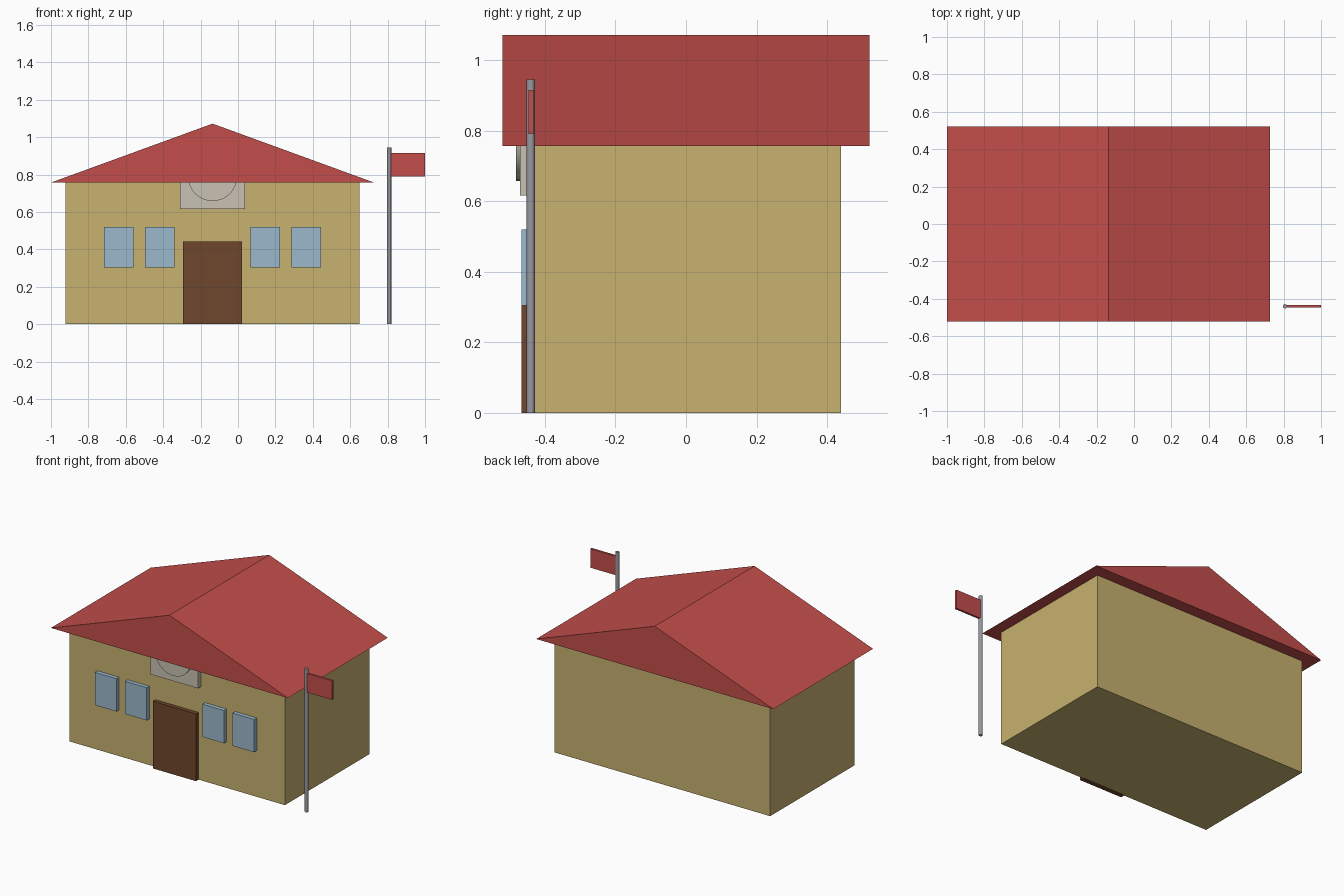
import bpy, bmesh, math

cube = bpy.data.objects.get("Cube")
if cube:
    bpy.data.objects.remove(cube, do_unlink=True)

MID = -0.136      # x of the building's centre line
FRONT = -0.44     # y of the front wall
EAVES = 0.757


def material(name, r, g, b):
    mat = bpy.data.materials.new(name)
    mat.use_nodes = True
    mat.diffuse_color = (r, g, b, 1)
    mat.node_tree.nodes["Principled BSDF"].inputs["Base Color"].default_value = (r, g, b, 1)
    return mat


tan = material("tan wall", 0.578, 0.445, 0.162)
red = material("red", 0.552, 0.076, 0.069)
blue = material("window blue", 0.328, 0.479, 0.604)
brown = material("door brown", 0.156, 0.063, 0.025)
cream = material("pale stone", 0.578, 0.539, 0.445)
grey = material("pole grey", 0.32, 0.32, 0.36)


def box(name, x, y, z, mat):
    """Box from (min, max) ranges on each axis."""
    bm = bmesh.new()
    bmesh.ops.create_cube(bm, size=1)
    for v in bm.verts:
        v.co = [r[0] if c < 0 else r[1] for c, r in zip(v.co, (x, y, z))]
    return finish(name, bm, mat)


def finish(name, bm, mat):
    mesh = bpy.data.meshes.new(name)
    bmesh.ops.recalc_face_normals(bm, faces=bm.faces)
    bm.to_mesh(mesh)
    bm.free()
    mesh.materials.append(mat)
    obj = bpy.data.objects.new(name, mesh)
    bpy.context.collection.objects.link(obj)
    return obj


def cylinder(name, radius, depth, sides, location, mat, tilt=0):
    bpy.ops.mesh.primitive_cylinder_add(vertices=sides, radius=radius, depth=depth,
                                        location=location, rotation=(tilt, 0, 0))
    obj = bpy.context.object
    obj.name = name
    obj.data.materials.append(mat)
    bpy.ops.object.shade_smooth_by_angle(angle=math.radians(35))
    return obj


# Main building
box("walls", (MID - 0.786, MID + 0.786), (FRONT, -FRONT), (0, EAVES), tan)

# Gabled roof: triangular profile extruded from front to back
bm = bmesh.new()
profile = [(-0.864, EAVES), (0.864, EAVES), (0, 1.072)]
gable = bm.faces.new([bm.verts.new((MID + x, -0.52, z)) for x, z in profile])
extruded = bmesh.ops.extrude_face_region(bm, geom=[gable], use_keep_orig=True)
moved = [g for g in extruded["geom"] if isinstance(g, bmesh.types.BMVert)]
bmesh.ops.translate(bm, verts=moved, vec=(0, 1.04, 0))
finish("roof", bm, red)

# Door and windows
box("door", (MID - 0.157, MID + 0.157), (-0.467, FRONT + 0.01), (0, 0.443), brown)
for side, label in ((-1, "right"), (1, "left")):
    for offset, place in ((0.282, "inner"), (0.502, "outer")):
        x = MID + side * offset
        box(f"{label}_{place}_window", (x - 0.079, x + 0.079),
            (-0.467, FRONT + 0.01), (0.304, 0.52), blue)

# Stone panel and round plaque tucked under the gable
box("gable_panel", (MID - 0.174, MID + 0.174), (-0.47, FRONT + 0.01), (0.617, 0.95), cream)
cylinder("gable_plaque", 0.131, 0.03, 32, (MID, -0.467, 0.789), cream, math.pi / 2)

# Flagpole
cylinder("flagpole", 0.0115, 0.945, 12, (0.808, FRONT, 0.4725), grey)
box("flag", (0.812, 1.0), (FRONT - 0.007, FRONT + 0.007), (0.79, 0.915), red)
